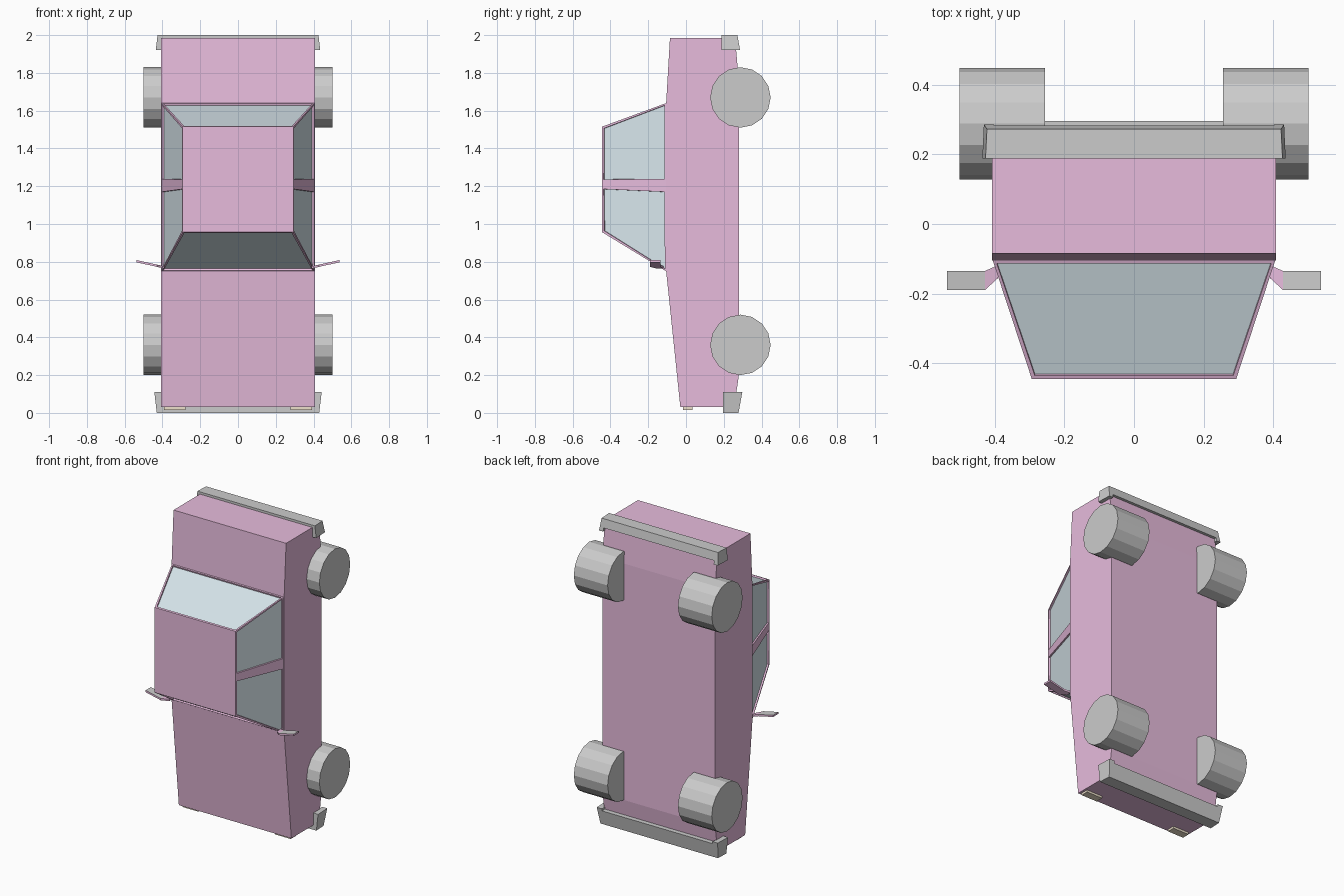
import bpy, bmesh
from math import pi
from mathutils import Matrix

if "Cube" in bpy.data.objects:
    bpy.data.objects.remove(bpy.data.objects["Cube"])


def material(name, rgb):
    m = bpy.data.materials.new(name)
    m.diffuse_color = (*rgb, 1)
    m.use_nodes = True
    m.node_tree.nodes["Principled BSDF"].inputs["Base Color"].default_value = m.diffuse_color
    return m


PINK = material("pink_paint", (0.80, 0.50, 0.72))
GLASS = material("blue_glass", (0.69, 0.80, 0.85))
LAMP = material("lamp_cream", (0.85, 0.75, 0.60))


def finish(name, bm, *mats):
    bmesh.ops.recalc_face_normals(bm, faces=bm.faces[:])
    me = bpy.data.meshes.new(name)
    bm.to_mesh(me)
    bm.free()
    for m in mats:
        me.materials.append(m)
    ob = bpy.data.objects.new(name, me)
    bpy.context.collection.objects.link(ob)
    return ob


def loft(name, ring_a, ring_b, *mats):
    """Closed solid between two matching outlines."""
    bm = bmesh.new()
    a = [bm.verts.new(p) for p in ring_a]
    b = [bm.verts.new(p) for p in ring_b]
    bm.faces.new(a)
    bm.faces.new(b)
    for i in range(len(a)):
        j = (i + 1) % len(a)
        bm.faces.new((a[i], a[j], b[j], b[i]))
    return finish(name, bm, *mats)


def box(name, lo, hi, *mats):
    ring = [(lo[0], lo[1]), (hi[0], lo[1]), (hi[0], hi[1]), (lo[0], hi[1])]
    return loft(name, [(x, y, lo[2]) for x, y in ring],
                [(x, y, hi[2]) for x, y in ring], *mats)


# Body: side profile (y, z) extruded across the width; the car stands on its nose
profile = [(-0.03, 0.03), (-0.105, 0.75), (-0.105, 1.64), (-0.085, 1.985),
           (0.26, 1.985), (0.28, 1.75), (0.28, 0.20), (0.255, 0.03)]
loft("body", [(-0.408, y, z) for y, z in profile],
     [(0.408, y, z) for y, z in profile], PINK)

# Cabin: tapered block with side faces split around the pillars
bm = bmesh.new()


def cabin_ring(half, y, zs):
    return [[bm.verts.new((s * half, y, z)) for z in zs] for s in (-1, 1)]


base = cabin_ring(0.405, -0.105, (0.75, 1.18, 1.228, 1.64))
roof = cabin_ring(0.293, -0.445, (0.957, 1.195, 1.226, 1.515))
bm.faces.new(roof[0] + roof[1][::-1])
bm.faces.new(base[0] + base[1][::-1])
panes = []
for e in (0, 3):
    panes.append(bm.faces.new((base[0][e], base[1][e], roof[1][e], roof[0][e])))
for s in (0, 1):
    for k in range(3):
        f = bm.faces.new((base[s][k], base[s][k + 1], roof[s][k + 1], roof[s][k]))
        if k != 1:
            panes.append(f)
bmesh.ops.recalc_face_normals(bm, faces=bm.faces[:])
# Recessed windows
bmesh.ops.inset_individual(bm, faces=panes, thickness=0.014)
bmesh.ops.inset_individual(bm, faces=panes, thickness=0.001, depth=-0.01)
for f in panes:
    f.material_index = 1
finish("cabin", bm, PINK, GLASS)

# Wheels
for end, z in (("front", 0.36), ("rear", 1.67)):
    for side, s in (("left", -1), ("right", 1)):
        bm = bmesh.new()
        bmesh.ops.create_cone(
            bm, cap_ends=True, segments=16, radius1=0.16, radius2=0.16, depth=0.245,
            matrix=Matrix.Translation((s * 0.3775, 0.288, z)) @ Matrix.Rotation(pi / 2, 4, 'Y'))
        finish(f"{end}_{side}_wheel", bm)


# Bumpers: bars whose ends wrap round the body corners
def bumper(name, z_out, z_bar, z_end, x_out, x_end, y_top, y_out, y_in):
    half = [(x_out, z_out), (x_end, z_end), (0.405, z_end), (0.405, z_bar)]
    outline = half + [(-x, z) for x, z in reversed(half)]

    def low(z):
        return y_out + (y_in - y_out) * (z - z_out) / (z_end - z_out)
    loft(name, [(x, y_top, z) for x, z in outline],
         [(x * 0.99, low(z), z) for x, z in outline])


bumper("front_bumper", 0.0, 0.095, 0.11, 0.43, 0.443, 0.197, 0.278, 0.298)
bumper("rear_bumper", 2.0, 1.945, 1.922, 0.426, 0.435, 0.188, 0.272, 0.286)

for side, s in (("left", -1), ("right", 1)):
    # Headlights
    box(f"{side}_headlight", (s * 0.335 - 0.058, -0.015, 0.016),
        (s * 0.335 + 0.058, 0.035, 0.04), LAMP)
    # Door mirrors: flared stalk and slanted head with a grey reflecting face
    rings = [(0.39, -0.155, -0.118, 0.764), (0.428, -0.19, -0.135, 0.773),
             (0.537, -0.19, -0.135, 0.797)]
    bm = bmesh.new()
    loops = [[bm.verts.new((s * x, y, z + dz)) for y, dz in
              ((y0, 0), (y1, 0), (y1, 0.012), (y0, 0.012))] for x, y0, y1, z in rings]
    bm.faces.new(loops[0])
    bm.faces.new(loops[-1])
    for n, (a, b) in enumerate(zip(loops, loops[1:])):
        for i in range(4):
            j = (i + 1) % 4
            f = bm.faces.new((a[i], a[j], b[j], b[i]))
            if n == 1 and i == 2:
                f.material_index = 1
    finish(f"{side}_mirror", bm, PINK, material("mirror_grey", (0.7, 0.7, 0.7)))
